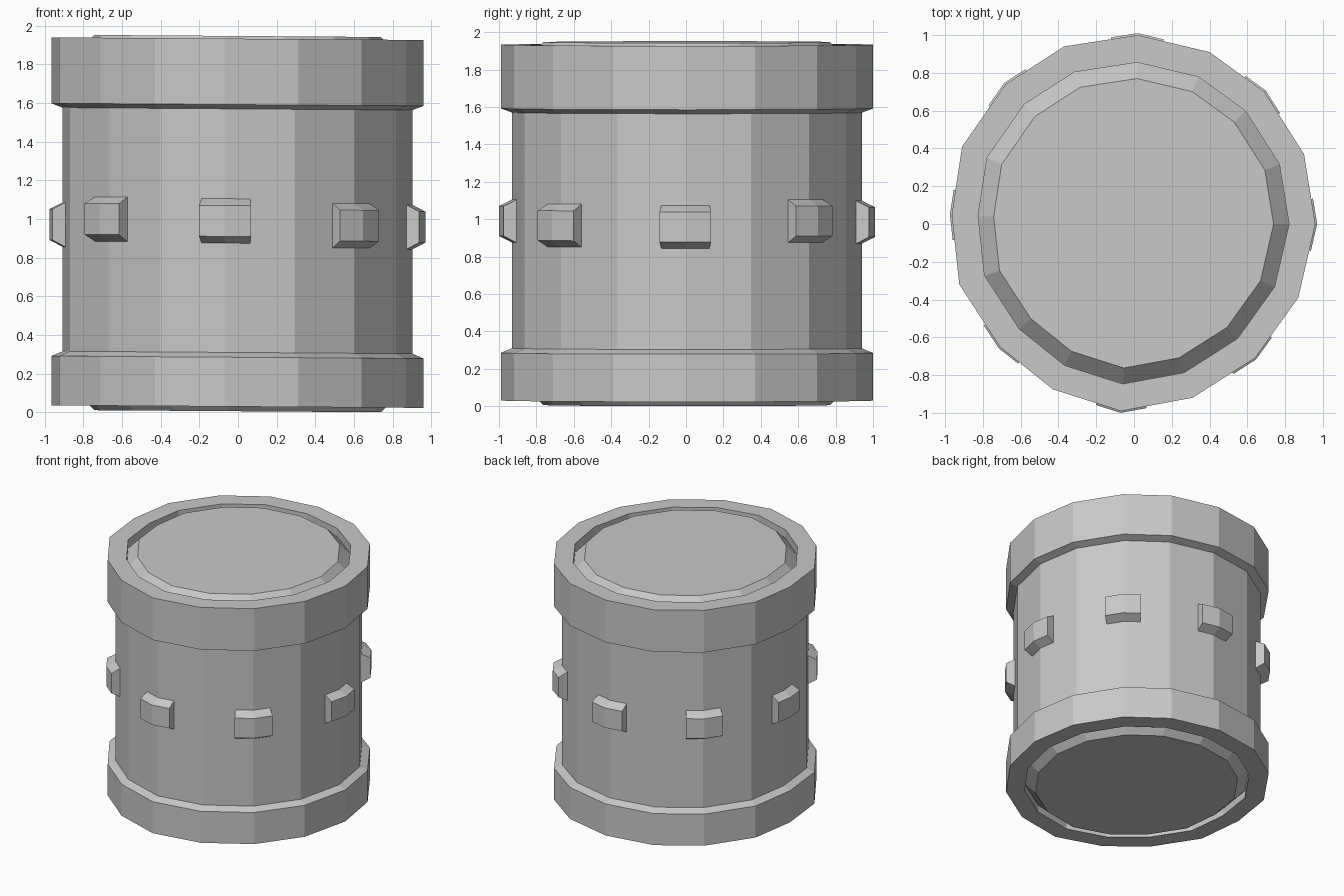
import bpy
import bmesh
from mathutils import Vector

cube = bpy.data.objects.get("Cube")
if cube:
    bpy.data.objects.remove(cube)

# Single stone grey
grey = bpy.data.materials.new("stone grey")
grey.use_nodes = True
colour = (0.58, 0.58, 0.58, 1)
grey.diffuse_color = colour
grey.node_tree.nodes["Principled BSDF"].inputs["Base Color"].default_value = colour

# Slightly uneven sixteen-sided outline, anticlockwise from +x
OUTLINE = [Vector(p) for p in (
    (0.96, 0), (0.9, 0.37), (0.69, 0.7), (0.4, 0.91),
    (0.02, 1), (-0.37, 0.94), (-0.68, 0.74), (-0.91, 0.41),
    (-0.965, 0.05), (-0.925, -0.32), (-0.71, -0.65), (-0.43, -0.875),
    (-0.07, -0.99), (0.31, -0.92), (0.64, -0.71), (0.87, -0.39))]
SIDES = len(OUTLINE)
TILT = -0.007
BODY = 0.94


def finish(name, bm):
    """Lean the part slightly, fix normals and link it as an object."""
    for v in bm.verts:
        v.co.z += TILT * v.co.x
    bmesh.ops.recalc_face_normals(bm, faces=bm.faces)
    mesh = bpy.data.meshes.new(name)
    bm.to_mesh(mesh)
    bm.free()
    mesh.materials.append(grey)
    bpy.context.collection.objects.link(bpy.data.objects.new(name, mesh))


def loft(name, profile, closed):
    """Sweep a (scale, height) profile around the outline."""
    bm = bmesh.new()
    rings = [[bm.verts.new((p.x * s, p.y * s, z)) for p in OUTLINE]
             for s, z in profile]
    pairs = list(zip(rings, rings[1:]))
    if closed:
        pairs.append((rings[-1], rings[0]))
    else:
        bm.faces.new(rings[0])
        bm.faces.new(rings[-1])
    for a, b in pairs:
        for i in range(SIDES):
            j = (i + 1) % SIDES
            bm.faces.new((a[i], a[j], b[j], b[i]))
    finish(name, bm)


def stud(name, corner, height):
    """Tapered block bent around one corner of the drum."""
    p = OUTLINE[corner]
    before = p.lerp(OUTLINE[corner - 1], 0.36)
    after = p.lerp(OUTLINE[(corner + 1) % SIDES], 0.36)
    bm = bmesh.new()
    columns = []
    for q in (before, p, after):
        section = ((0.9, -0.115), (BODY, -0.115), (1.01, -0.08),
                   (1.01, 0.08), (BODY, 0.115), (0.9, 0.115))
        columns.append([bm.verts.new((q.x * s, q.y * s, height + z))
                        for s, z in section])
    for a, b in zip(columns, columns[1:]):
        for i in range(len(a)):
            j = (i + 1) % len(a)
            bm.faces.new((a[i], a[j], b[j], b[i]))
    bm.faces.new(columns[0])
    bm.faces.new(columns[-1])
    finish(name, bm)


# Drum with chamfered ends
loft("drum_body", [(0.77, 0.006), (BODY, 0.17), (BODY, 1.78), (0.77, 1.947)], False)

# Thick collars, open in the middle to leave a groove around each end
loft("top_collar", [(0.855, 1.57), (BODY, 1.57), (1, 1.592), (1, 1.933), (0.855, 1.933)], True)
loft("bottom_collar", [(0.855, 0.31), (BODY, 0.31), (1, 0.285), (1, 0.03), (0.855, 0.03)], True)

# Ring of studs on every second corner
HEIGHTS = (0.965, 0.995, 0.985, 0.98, 0.965, 0.995, 0.99, 0.97)
for n, h in enumerate(HEIGHTS):
    stud(f"stud_{n + 1}", n * 2, h)
